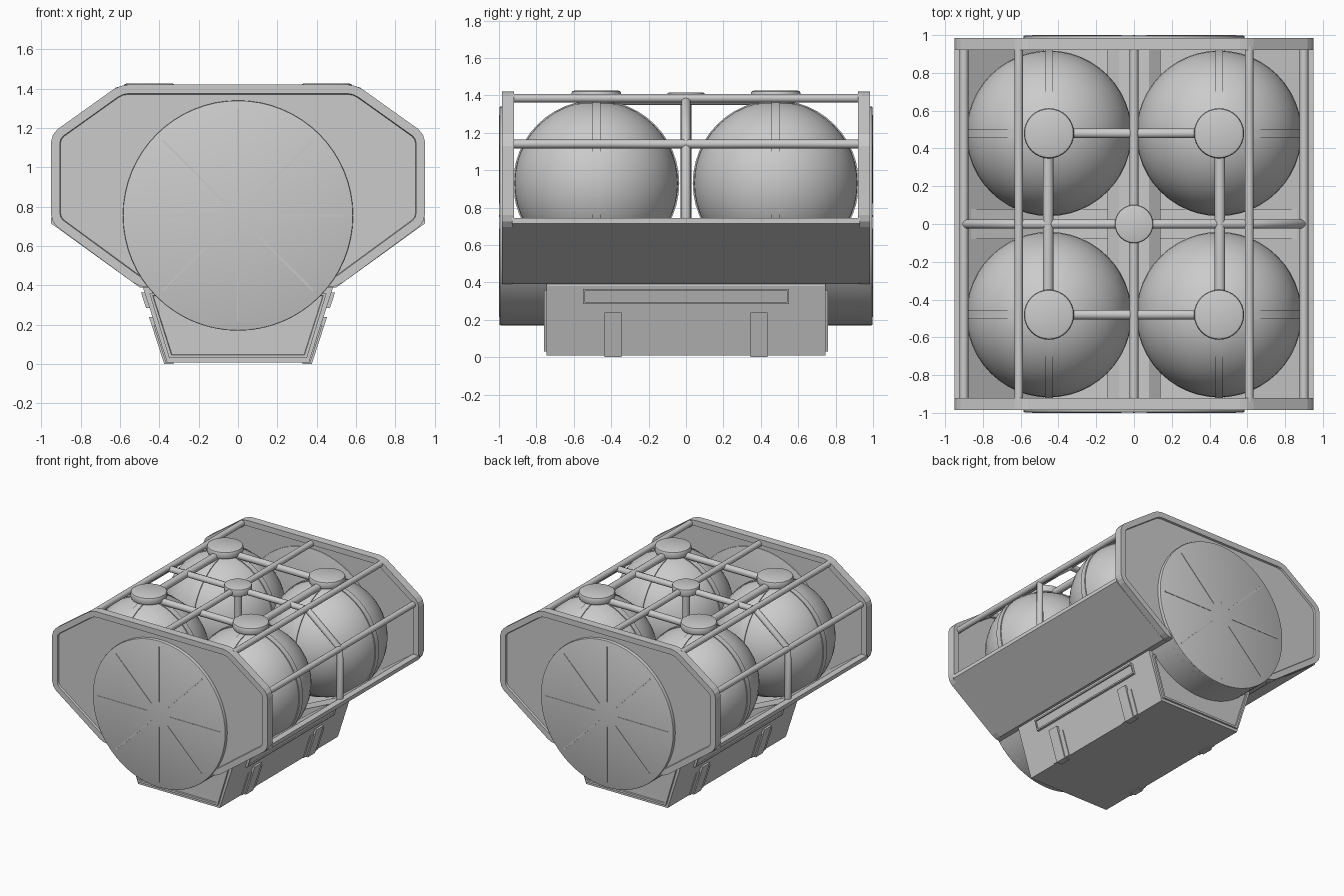
import bpy, bmesh, math
from mathutils import Vector

if "Cube" in bpy.data.objects:
    bpy.data.objects.remove(bpy.data.objects["Cube"])

grey = bpy.data.materials.new("light grey metal")
grey.diffuse_color = (0.6, 0.6, 0.6, 1)
grey.use_nodes = True
grey.node_tree.nodes["Principled BSDF"].inputs["Base Color"].default_value = grey.diffuse_color


def finish(name, bm, smooth=False):
    bmesh.ops.recalc_face_normals(bm, faces=bm.faces)
    me = bpy.data.meshes.new(name)
    bm.to_mesh(me)
    bm.free()
    me.materials.append(grey)
    ob = bpy.data.objects.new(name, me)
    bpy.context.collection.objects.link(ob)
    if smooth:
        bpy.ops.object.select_all(action='DESELECT')
        bpy.context.view_layer.objects.active = ob
        ob.select_set(True)
        bpy.ops.object.shade_smooth_by_angle(angle=math.radians(35))
    return ob


def prism(name, pts, y0, y1, inset=0, depth=0, round_=0):
    """Extrude an x-z outline along y; optionally round corners and recess both ends."""
    bm = bmesh.new()
    f = bm.faces.new([bm.verts.new((x, y0, z)) for x, z in pts])
    ext = bmesh.ops.extrude_face_region(bm, geom=[f])
    for v in ext['geom']:
        if isinstance(v, bmesh.types.BMVert):
            v.co.y = y1
    bmesh.ops.recalc_face_normals(bm, faces=bm.faces)
    if round_:
        es = [e for e in bm.edges if abs(e.verts[0].co.y - e.verts[1].co.y) > 1e-4]
        bmesh.ops.bevel(bm, geom=es, offset=round_, segments=2, profile=0.5, affect='EDGES')
    if inset:
        ends = [f for f in bm.faces if abs(f.normal.y) > 0.9]
        bmesh.ops.inset_individual(bm, faces=ends, thickness=inset, depth=0)
        bmesh.ops.inset_individual(bm, faces=ends, thickness=0.004, depth=-depth)
    return finish(name, bm)


def rod(name, a, b, r, seg=16, bevel=0):
    """Cylinder between two points."""
    a, b = Vector(a), Vector(b)
    bm = bmesh.new()
    bmesh.ops.create_cone(bm, cap_ends=True, segments=seg, radius1=r, radius2=r, depth=(b - a).length)
    if bevel:
        es = [e for e in bm.edges if abs(e.verts[0].co.z - e.verts[1].co.z) < 1e-5]
        bmesh.ops.bevel(bm, geom=es, offset=bevel, segments=2, profile=0.5, affect='EDGES')
    bm.transform((b - a).to_track_quat('Z', 'Y').to_matrix().to_4x4())
    bmesh.ops.translate(bm, verts=bm.verts, vec=(a + b) / 2)
    return finish(name, bm, True)


def slab(name, side, y0, y1, z0, z1, out, back=0.03):
    """Pad lying on the sloped side wall of the base."""
    def wall(z):
        return 0.36 + (z - 0.01) * 0.12 / 0.37
    pts = [(side * (wall(z) + o), z) for z, o in ((z0, -back), (z0, out), (z1, out), (z1, -back))]
    return prism(name, pts, y0, y1)


def mirrored(half):
    return half + [(-x, z) for x, z in reversed(half)]


# Octagonal end plates with recessed panels, and round end discs
plate = mirrored([(0.5, 0.39), (0.95, 0.72), (0.95, 1.17), (0.6, 1.42)])
R, CZ = 0.585, 0.755
for s in (-1, 1):
    prism("end_plate", plate, *sorted((s * 0.92, s * 0.985)), inset=0.045, depth=0.015, round_=0.04)
    rod("end_disc", (0, s * 0.93, CZ), (0, s * 0.997, CZ), R, 64, 0.006)
    # thin radial seams
    for i in range(8):
        a = math.radians(45 * i)
        d, n = Vector((math.cos(a), math.sin(a))), Vector((-math.sin(a), math.cos(a))) * 0.005
        c = Vector((0, CZ))
        prism("disc_seam", [c + d * 0.1 + n, c + d * 0.54 + n, c + d * 0.54 - n, c + d * 0.1 - n],
              s * 0.995, s * 1.0)

# Lower drum showing beneath the cradle
arc = []
a0 = math.asin((0.43 - CZ) / R)
for i in range(33):
    a = a0 + (-math.pi - 2 * a0) * i / 32
    arc.append((R * math.cos(a), CZ + R * math.sin(a)))
ob = prism("lower_drum", arc, -0.99, 0.99)
bpy.context.view_layer.objects.active = ob
ob.select_set(True)
bpy.ops.object.shade_smooth_by_angle(angle=math.radians(35))

# Open cradle trough with sloped walls, and the floor beams
prism("cradle", mirrored([(0.5, 0.39), (0.95, 0.715), (0.95, 0.745), (0.9, 0.745), (0.48, 0.44)]), -0.93, 0.93)
prism("floor_beam", mirrored([(0.14, 0.42), (0.14, 0.54), (0.08, 0.58)]), -0.93, 0.93)
prism("cross_beam", mirrored([(0.48, 0.42), (0.9, 0.72), (0.9, 0.735), (0.78, 0.68), (0.45, 0.53)]), -0.08, 0.08)

# Base block with recessed ends
base = mirrored([(0.36, 0.008), (0.48, 0.38), (0.48, 0.42)])
prism("base", base, -0.745, 0.745)
for s in (-1, 1):
    prism("base_end", mirrored([(0.35, 0.03), (0.45, 0.36)]), *sorted((s * 0.74, s * 0.76)),
          inset=0.02, depth=0.008)
    # long side frame made of four strips round a recessed slot
    slab("side_slot", s, -0.55, 0.55, 0.285, 0.365, 0.008)
    for z in (0.285, 0.355):
        slab("slot_rim", s, -0.55, 0.55, z, z + 0.01, 0.018)
    for y in (-0.55, 0.54):
        slab("slot_rim_end", s, y, y + 0.01, 0.285, 0.365, 0.018)
    # stepped clamps
    for y in (-0.39, 0.39):
        slab("clamp_pad", s, y - 0.085, y + 0.085, 0.008, 0.2, 0.008)
        slab("clamp_rib", s, y - 0.045, y + 0.045, 0.0, 0.24, 0.018)

# Spherical tanks with two crossing bands and a top cap
for sx in (-1, 1):
    for sy in (-1, 1):
        x, y, z = sx * 0.45, sy * 0.48, 0.93
        bm = bmesh.new()
        bmesh.ops.create_uvsphere(bm, u_segments=48, v_segments=24, radius=0.438)
        bmesh.ops.translate(bm, verts=bm.verts, vec=(x, y, z))
        finish("tank_sphere", bm, True)
        rod("tank_band", (x - 0.022, y, z), (x + 0.022, y, z), 0.444, 48)
        rod("tank_band", (x, y - 0.022, z), (x, y + 0.022, z), 0.444, 48)
        rod("cap_neck", (x, y, 1.32), (x, y, 1.38), 0.1, 24)
        rod("tank_cap", (x, y, 1.365), (x, y, 1.425), 0.133, 32, 0.015)

# Links between the caps
for s in (-1, 1):
    rod("cap_link_long", (s * 0.455, -0.4, 1.375), (s * 0.455, 0.4, 1.375), 0.028)
    rod("cap_link_cross", (-0.4, s * 0.48, 1.37), (0.4, s * 0.48, 1.37), 0.026)

# Cage rails between the end plates
for x, z in ((-0.61, 1.385), (0, 1.385), (0.61, 1.385), (-0.9, 1.14), (0.9, 1.14)):
    rod("cage_rail", (x, -0.94, z), (x, 0.94, z), 0.023)

# Bent centre hoop over the cage
cu = bpy.data.curves.new("centre_hoop", 'CURVE')
cu.dimensions = '3D'
cu.bevel_depth = 0.025
cu.bevel_resolution = 3
cu.use_fill_caps = True
path = [(-0.9, 0.70), (-0.9, 1.14), (-0.61, 1.375), (0.61, 1.375), (0.9, 1.14), (0.9, 0.70)]
sp = cu.splines.new('POLY')
sp.points.add(len(path) - 1)
for p, (x, z) in zip(sp.points, path):
    p.co = (x, 0, z, 1)
cu.materials.append(grey)
bpy.context.collection.objects.link(bpy.data.objects.new("centre_hoop", cu))

# Central hub and its post
rod("hub_post", (0, 0, 0.5), (0, 0, 1.38), 0.03)
rod("hub", (0, 0, 1.355), (0, 0, 1.415), 0.102, 32, 0.012)
